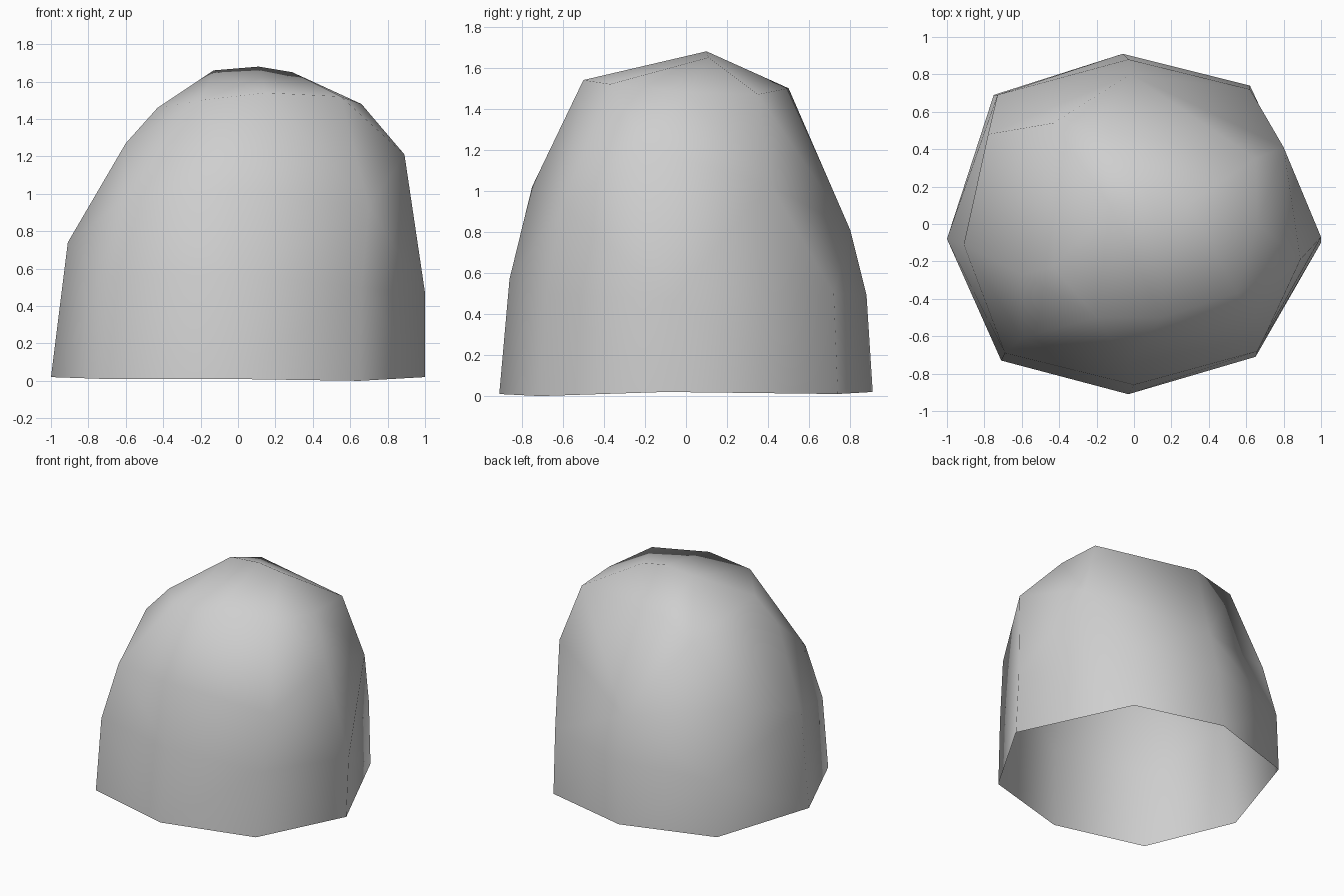
import bpy
import bmesh

cube = bpy.data.objects.get("Cube")
if cube:
    bpy.data.objects.remove(cube, do_unlink=True)


def make_material(name, colour):
    material = bpy.data.materials.new(name)
    material.use_nodes = True
    material.diffuse_color = colour
    shader = material.node_tree.nodes["Principled BSDF"]
    shader.inputs["Base Color"].default_value = colour
    return material


# Each ring runs clockwise seen from above, starting at the back
base_ring = [(-.06, .91, .02), (.62, .74, .01), (1, -.1, .02), (.65, -.71, 0),
             (-.03, -.91, .01), (-.71, -.73, .01), (-1, -.08, .02), (-.75, .69, .02)]
lower_ring = [(-.03, .88, .49), (.62, .72, .5), (1, -.07, .47), (.66, -.68, .5),
              (0, -.86, .57), (-.69, -.69, .56), (-.91, -.11, .74), (-.73, .69, .45)]
upper_ring = [(-.02, .8, .81), (.8, .41, 1.03), (.89, -.19, 1.21), (.7, -.6, .93),
              (-.03, -.75, 1.02), (-.6, -.61, .97), (-.6, -.27, 1.27), (-.78, .48, .95)]
shoulder_ring = [(-.15, .5, 1.5), (.65, .35, 1.47), (.66, 0, 1.48), (.55, -.37, 1.52),
                 (.15, -.5, 1.54), (-.2, -.5, 1.5), (-.43, -.23, 1.46), (-.43, .54, 1.39)]
crest = [(-.13, .1, 1.66), (.11, .1, 1.68), (.29, .11, 1.65)]


def add_ring(bm, points):
    return [bm.verts.new(point) for point in points]


def bridge(bm, below, above):
    # Join two rings of the same size with a band of faces
    count = len(below)
    for i in range(count):
        j = (i + 1) % count
        bm.faces.new((below[i], above[i], above[j], below[j]))


def fan(bm, centre, rim):
    # Join a run of rim points to one crest point
    for first, second in zip(rim, rim[1:]):
        bm.faces.new((first, centre, second))


def build_boulder():
    bm = bmesh.new()

    # Sides, left open underneath
    rings = [add_ring(bm, points) for points in
             (base_ring, lower_ring, upper_ring, shoulder_ring)]
    for below, above in zip(rings, rings[1:]):
        bridge(bm, below, above)

    # Crown: a short crest joined to the shoulder
    right_end, peak, left_end = add_ring(bm, crest)
    shoulder = rings[-1]
    back, front = shoulder[0], shoulder[4]
    fan(bm, left_end, shoulder[:5])
    fan(bm, right_end, shoulder[4:] + [back])
    fan(bm, peak, [right_end, back, left_end, front, right_end])

    bmesh.ops.triangulate(bm, faces=bm.faces[:])
    bmesh.ops.recalc_face_normals(bm, faces=bm.faces[:])
    for face in bm.faces:
        face.smooth = True

    mesh = bpy.data.meshes.new("boulder")
    bm.to_mesh(mesh)
    bm.free()
    boulder = bpy.data.objects.new("boulder", mesh)
    bpy.context.collection.objects.link(boulder)
    return boulder


boulder = build_boulder()
boulder.data.materials.append(make_material("stone grey", (.62, .62, .62, 1)))
